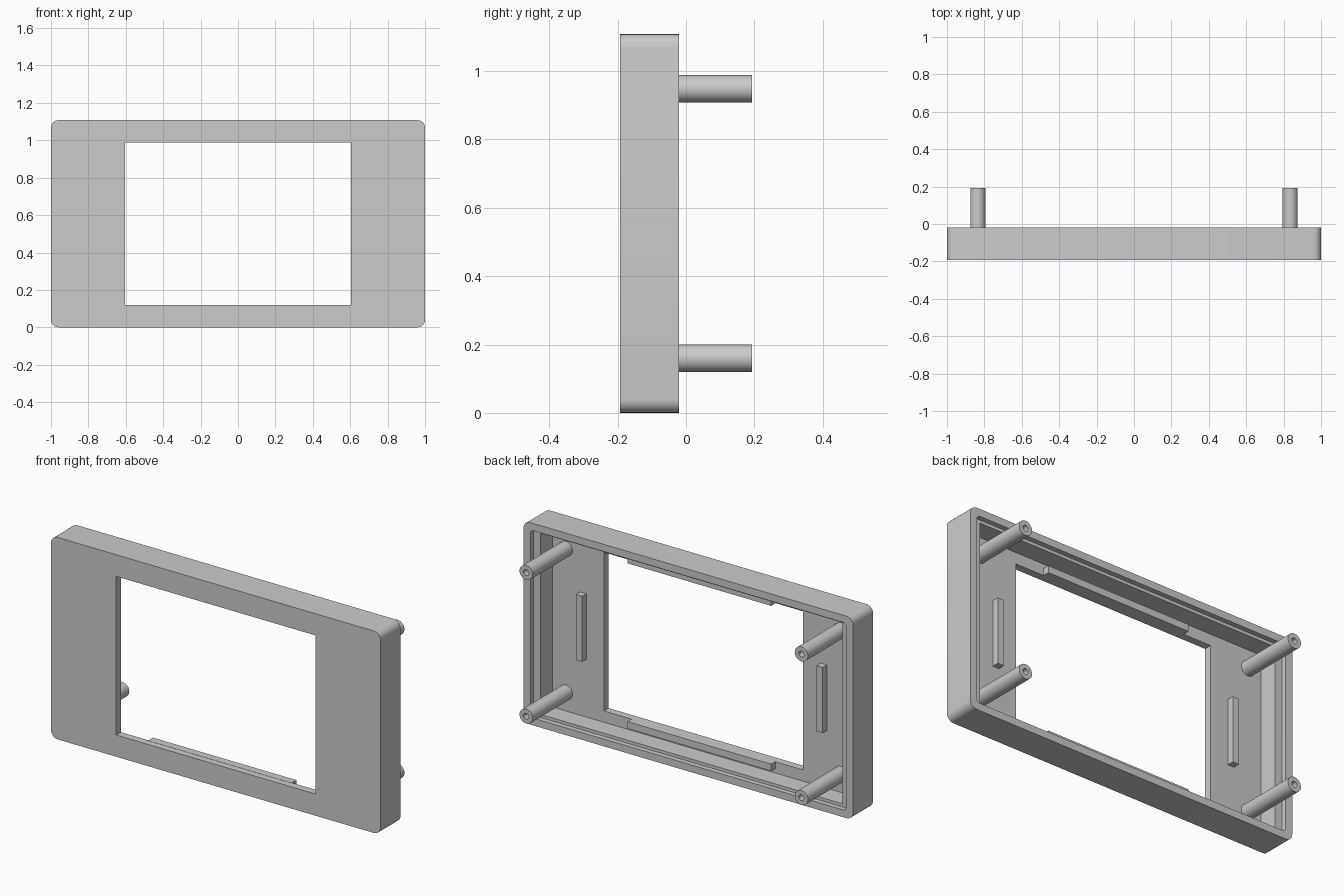
import bpy
import bmesh
from math import cos, sin, pi, radians
from mathutils import Vector

cube = bpy.data.objects.get("Cube")
if cube:
    bpy.data.objects.remove(cube, do_unlink=True)

# Main dimensions
HEIGHT = 1.108
MID = HEIGHT / 2
FRONT, BACK, TIP = -0.193, -0.02, 0.193
FLOOR = -0.152       # inner face of the front panel
LEDGE = -0.047       # depth of the stepped rim

grey = bpy.data.materials.new("plain grey")
grey.use_nodes = True
grey.diffuse_color = (0.6, 0.6, 0.6, 1)
grey.node_tree.nodes["Principled BSDF"].inputs["Base Color"].default_value = (0.6, 0.6, 0.6, 1)


def rounded_rect(half_x, half_z, radius, y, steps=6):
    """Corner-rounded rectangle around the middle of the frame."""
    points = []
    for corner, (sx, sz) in enumerate([(1, 1), (-1, 1), (-1, -1), (1, -1)]):
        for i in range(steps + 1):
            a = (corner + i / steps) * pi / 2
            points.append(Vector((sx * (half_x - radius) + radius * cos(a), y,
                                  MID + sz * (half_z - radius) + radius * sin(a))))
    return points


def circle(x, z, radius, y, sides=32):
    return [Vector((x + radius * cos(2 * pi * i / sides), y,
                    z + radius * sin(2 * pi * i / sides))) for i in range(sides)]


def skin(name, loops, closed):
    """Skin a row of matching loops; closed joins last to first, else caps ends."""
    bm = bmesh.new()
    rings = [[bm.verts.new(p) for p in loop] for loop in loops]
    pairs = list(zip(rings, rings[1:]))
    if closed:
        pairs.append((rings[-1], rings[0]))
    else:
        bm.faces.new(rings[0])
        bm.faces.new(rings[-1])
    for a, b in pairs:
        for i in range(len(a)):
            j = (i + 1) % len(a)
            bm.faces.new((a[i], a[j], b[j], b[i]))
    bmesh.ops.remove_doubles(bm, verts=bm.verts, dist=1e-5)
    bmesh.ops.recalc_face_normals(bm, faces=bm.faces)
    mesh = bpy.data.meshes.new(name)
    bm.to_mesh(mesh)
    bm.free()
    mesh.materials.append(grey)
    obj = bpy.data.objects.new(name, mesh)
    bpy.context.collection.objects.link(obj)
    bpy.ops.object.select_all(action='DESELECT')
    obj.select_set(True)
    bpy.context.view_layer.objects.active = obj
    bpy.ops.object.shade_smooth_by_angle(angle=radians(30))
    return obj


def bar(name, x, z, half_x, half_z):
    """Small locating rib standing on the inside of the front panel."""
    loops = [[Vector((x + sx * half_x, y, z + sz * half_z))
              for sx, sz in [(1, 1), (-1, 1), (-1, -1), (1, -1)]]
             for y in (FLOOR - 0.005, -0.115)]
    return skin(name, loops, False)


# Bezel: outer shell, stepped rim, cavity and window in one closed skin
skin("bezel_frame", [
    rounded_rect(1, MID, 0.04, FRONT),
    rounded_rect(1, MID, 0.04, BACK),
    rounded_rect(0.958, MID - 0.04, 0.02, BACK),
    rounded_rect(0.958, MID - 0.04, 0.02, LEDGE),
    rounded_rect(0.916, MID - 0.057, 0, LEDGE),
    rounded_rect(0.916, MID - 0.057, 0, FLOOR),
    rounded_rect(0.604, 0.435, 0, FLOOR),
    rounded_rect(0.604, 0.435, 0, FRONT),
], True)

# Mounting posts with blind screw holes
for side, x in (("left", 0.835), ("right", -0.835)):
    for level, z in (("lower", 0.16), ("upper", HEIGHT - 0.16)):
        skin(f"{level}_{side}_post", [
            circle(x, z, 0.04, FLOOR - 0.005),
            circle(x, z, 0.04, TIP),
            circle(x, z, 0.016, TIP),
            circle(x, z, 0.016, TIP - 0.2),
        ], False)

# Locating ribs around the window
for side, s in (("left", 1), ("right", -1)):
    bar(f"{side}_rib", s * 0.73, MID, 0.019, 0.18)
for level, s in (("upper", 1), ("lower", -1)):
    bar(f"{level}_rib", 0, MID + s * 0.453, 0.436, 0.019)
